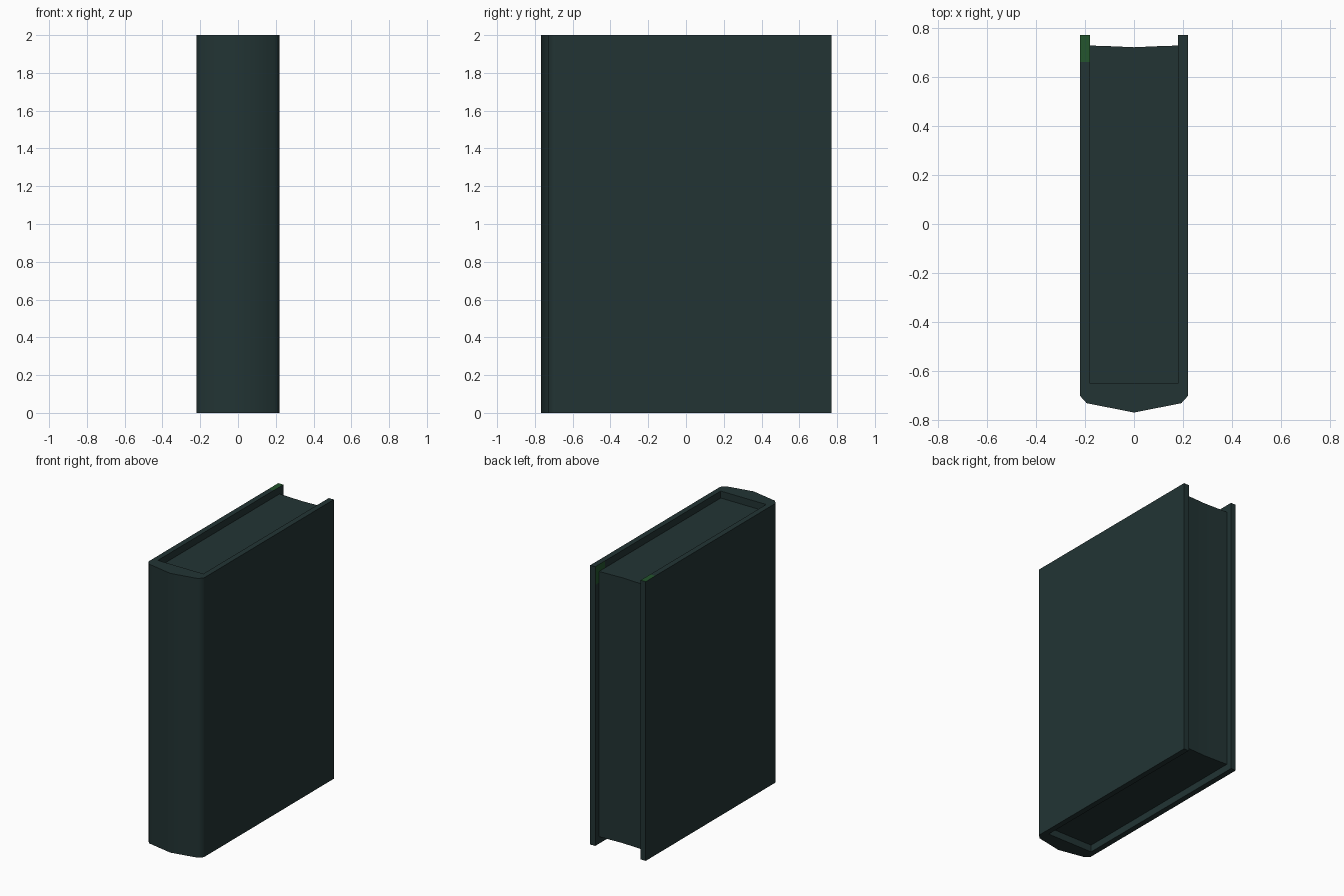
import bpy, bmesh, math

if "Cube" in bpy.data.objects:
    bpy.data.objects.remove(bpy.data.objects["Cube"])


def material(name, rgb):
    m = bpy.data.materials.new(name)
    m.diffuse_color = (*rgb, 1)
    m.use_nodes = True
    m.node_tree.nodes["Principled BSDF"].inputs["Base Color"].default_value = m.diffuse_color
    return m


teal = material("dark teal", (0.016, 0.034, 0.034))
green = material("leaf green", (0.017, 0.091, 0.026))


def strip_solid(name, pairs, z0, z1):
    """Extrude a strip cross-section, given as (outer, inner) point pairs."""
    bm = bmesh.new()
    rows = [[bm.verts.new((*p, z0)) for p in pair] for pair in pairs]
    faces = [bm.faces.new((a[0], b[0], b[1], a[1])) for a, b in zip(rows, rows[1:])]
    ext = bmesh.ops.extrude_face_region(bm, geom=faces, use_keep_orig=True)
    verts = [v for v in ext["geom"] if isinstance(v, bmesh.types.BMVert)]
    bmesh.ops.translate(bm, verts=verts, vec=(0, 0, z1 - z0))
    bmesh.ops.recalc_face_normals(bm, faces=bm.faces[:])
    mesh = bpy.data.meshes.new(name)
    obj = bpy.data.objects.new(name, mesh)
    bpy.context.collection.objects.link(obj)
    mesh.materials.append(teal)
    return obj, bm


def mirrored(half):
    """Mirror a half section that ends on the centre line."""
    return half + [tuple((-x, y) for x, y in pair) for pair in reversed(half[:-1])]


# Cover: two boards joined by a faceted rounded spine
cover_half = [
    ((-0.22, 0.77), (-0.18, 0.77)),
    ((-0.22, 0.66), (-0.18, 0.66)),
    ((-0.22, -0.69), (-0.18, -0.63)),
    ((-0.22, -0.70), (-0.18, -0.65)),
    ((-0.193, -0.73), (-0.15, -0.65)),
    ((0, -0.768), (0, -0.65)),
]
cover, bm = strip_solid("cover", mirrored(cover_half), 0, 2)
bmesh.ops.bisect_plane(bm, geom=bm.verts[:] + bm.edges[:] + bm.faces[:],
                       plane_co=(0, 0, 1.87), plane_no=(0, 0, 1))
# Green corner marks: top of left board, inside of right board
for f in bm.faces:
    f.normal_update()
    c, n = f.calc_center_median(), f.normal
    top_mark = c.y > 0.66 and c.x < 0 and n.z > 0.9
    inner_mark = c.y > 0.66 and c.x > 0 and n.x < -0.9 and c.z > 1.87
    f.material_index = 1 if top_mark or inner_mark else 0
bm.to_mesh(cover.data)
bm.free()
cover.data.materials.append(green)

# Page block: recessed at top and bottom, hollowed at the fore edge
page_half = [
    ((-0.18, 0.727), (-0.18, -0.65)),
    ((-0.09, 0.724), (-0.09, -0.65)),
    ((0, 0.72), (0, -0.65)),
]
pages, bm = strip_solid("page_block", mirrored(page_half), 0.05, 1.95)
bm.to_mesh(pages.data)
bm.free()

# Smooth the spine, keep the board edges sharp
for obj in (cover, pages):
    bpy.ops.object.select_all(action='DESELECT')
    obj.select_set(True)
    bpy.context.view_layer.objects.active = obj
    bpy.ops.object.shade_smooth_by_angle(angle=math.radians(50))
